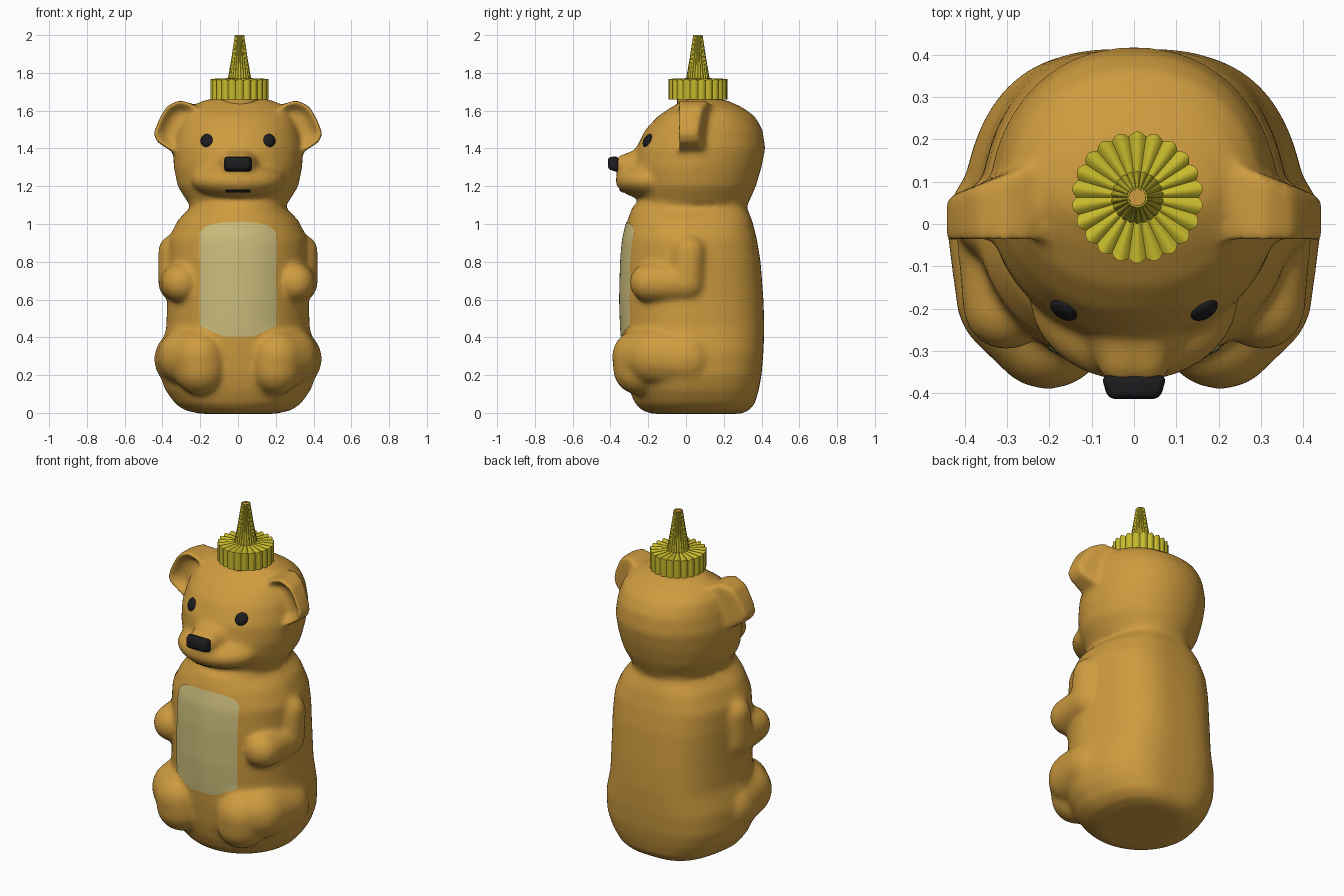
import bpy, bmesh, math
from mathutils import Vector, Matrix
from mathutils.bvhtree import BVHTree

cube = bpy.data.objects.get("Cube")
if cube:
    bpy.data.objects.remove(cube, do_unlink=True)


def material(name, r, g, b):
    m = bpy.data.materials.new(name)
    m.use_nodes = True
    m.diffuse_color = (r, g, b, 1)
    bsdf = m.node_tree.nodes["Principled BSDF"]
    bsdf.inputs["Base Color"].default_value = (r, g, b, 1)
    bsdf.inputs["Roughness"].default_value = 0.6
    return m


amber = material("amber", 0.62, 0.33, 0.05)
cream = material("cream label", 0.60, 0.51, 0.20)
yellow = material("yellow", 0.57, 0.49, 0.025)
black = material("black", 0.012, 0.012, 0.014)


def finish(bm, name, mat, angle=None):
    me = bpy.data.meshes.new(name)
    bm.to_mesh(me)
    bm.free()
    ob = bpy.data.objects.new(name, me)
    bpy.context.collection.objects.link(ob)
    me.materials.append(mat)
    if angle:
        bpy.ops.object.select_all(action='DESELECT')
        ob.select_set(True)
        bpy.context.view_layer.objects.active = ob
        bpy.ops.object.shade_smooth_by_angle(angle=math.radians(angle))
    return ob


def bridge(bm, rings, cap_end=True):
    rings = [[bm.verts.new(p) for p in r] for r in rings]
    n = len(rings[0])
    for a, b in zip(rings, rings[1:]):
        for i in range(n):
            j = (i + 1) % n
            bm.faces.new((a[i], a[j], b[j], b[i]))
    bm.faces.new(rings[0][::-1])
    if cap_end:
        bm.faces.new(rings[-1])


def section(z, w, front, back, square, taper, count=64):
    """Outline with a round front and a squarer back that narrows by taper."""
    cy = (front + back) / 2 - 0.02
    pts = []
    for i in range(count):
        a = 2 * math.pi * i / count
        c, s = math.cos(a), math.sin(a)
        n, d = (square, back - cy) if s > 0 else (2, cy - front)
        x = math.copysign(abs(c) ** (2 / n), c) * w
        y = math.copysign(abs(s) ** (2 / n), s)
        pts.append((x * (1 - taper * max(0, y)), cy + y * d, z))
    return pts


def limb(bm, joints):
    """Chain of hulls wrapped round neighbouring balls."""
    for a, b in zip(joints, joints[1:]):
        part = bmesh.new()
        for x, y, z, r in (a, b):
            bmesh.ops.create_icosphere(part, subdivisions=3, radius=r,
                                       matrix=Matrix.Translation((x, y, z)))
        hull = bmesh.ops.convex_hull(part, input=part.verts)
        bmesh.ops.delete(part, geom=list({v for v in hull["geom_interior"]
                         if isinstance(v, bmesh.types.BMVert)}), context='VERTS')
        me = bpy.data.meshes.new("limb_part")
        part.to_mesh(me)
        part.free()
        bm.from_mesh(me)
        bpy.data.meshes.remove(me)


# Bottle: torso and head sections (height, half width, front, back)
torso = [(-0.005, .20, -.18, .29), (.015, .285, -.235, .335), (.05, .335, -.27, .365),
         (.12, .385, -.30, .385), (.2, .415, -.32, .40), (.32, .415, -.335, .41),
         (.45, .38, -.345, .415), (.6, .375, -.35, .41), (.8, .375, -.345, .395),
         (.92, .37, -.335, .375), (1.02, .32, -.31, .35), (1.09, .25, -.285, .32)]
head = [(1.12, .27, -.25, .335), (1.2, .32, -.27, .37), (1.3, .34, -.28, .40),
        (1.4, .345, -.265, .42), (1.5, .325, -.215, .405), (1.57, .30, -.15, .365),
        (1.62, .255, -.075, .295), (1.655, .18, -.015, .215), (1.672, .08, .03, .12)]
bm = bmesh.new()
bridge(bm, [section(*r, 3.1, .15) for r in torso] + [section(*r, 2.15, .04) for r in head])

# Broad jaw
bmesh.ops.create_uvsphere(bm, u_segments=32, v_segments=16, radius=1,
                          matrix=Matrix.Translation((0, -.17, 1.23))
                          @ Matrix.Diagonal((.25, .205, .103, 1)))

# Snout bridge, ears, arms and legs on both sides
ear = [(.18, 1.58), (.25, 1.64), (.31, 1.655), (.375, 1.625), (.415, 1.56), (.447, 1.48),
       (.43, 1.435), (.36, 1.39), (.28, 1.37), (.2, 1.45)]
for s in (1, -1):
    hollow = [(s * (.3 + (x - .3) * .55), .01, 1.5 + (z - 1.5) * .65) for x, z in ear]
    rim = [(s * x, -.052, z) for x, z in ear]
    rear = [(s * x, .062 + (.447 - x) * .4, z) for x, z in ear]
    bridge(bm, [hollow, rim, rear])
    limb(bm, [(s * .01, -.14, 1.29, .14), (s * .03, -.325, 1.312, .058)])
    limb(bm, [(s * .33, .015, .855, .093), (s * .316, 0, .69, .107), (s * .302, -.195, .69, .104)])
    limb(bm, [(s * .285, .0, .285, .16), (s * .265, -.17, .30, .158),
              (s * .205, -.25, .30, .142), (s * .2, -.245, .235, .142)])
bmesh.ops.recalc_face_normals(bm, faces=bm.faces)
shell = finish(bm, "bear_bottle", amber)

# Fuse the parts into one soft moulded skin
fuse = shell.modifiers.new("fuse", 'REMESH')
fuse.mode = 'VOXEL'
fuse.voxel_size = 0.013
soften = shell.modifiers.new("soften", 'SMOOTH')
soften.factor = 0.5
soften.iterations = 15
deps = bpy.context.evaluated_depsgraph_get()
skin = bpy.data.meshes.new_from_object(shell.evaluated_get(deps))
shell.modifiers.clear()
shell.data = skin
skin.materials.clear()
skin.materials.append(amber)
skin.polygons.foreach_set("use_smooth", [True] * len(skin.polygons))
bm = bmesh.new()
bm.from_mesh(skin)
tree = BVHTree.FromBMesh(bm)
bm.free()


def on_skin(x, z):
    hit, normal, _, _ = tree.ray_cast(Vector((x, -2, z)), Vector((0, 1, 0)))
    return hit, normal


def patch(name, half, low, high, mat, nx=28, nz=36):
    """Thin sheet laid over the front of the skin."""
    bm = bmesh.new()
    grid = []
    for j in range(nz + 1):
        row = []
        for i in range(nx + 1):
            x = half * (2 * i / nx - 1)
            z = low(x) + (high(x) - low(x)) * j / nz
            hit, normal = on_skin(x, z)
            row.append(bm.verts.new(hit + normal * 0.005))
        grid.append(row)
    for a, b in zip(grid, grid[1:]):
        for i in range(nx):
            bm.faces.new((a[i], a[i + 1], b[i + 1], b[i]))
    return finish(bm, name, mat, 60)


# Belly label and mouth
patch("belly_label", .2,
      lambda x: .405 + .055 * max(0, abs(x) / .2 - .4) / .6,
      lambda x: 1.01 - .025 * (x / .2) ** 2 - .035 * (abs(x) / .2) ** 8, cream)
patch("mouth", .065, lambda x: 1.172, lambda x: 1.187, black, 12, 2)

# Eyes
for s, side in ((1, "left"), (-1, "right")):
    hit, normal = on_skin(s * .166, 1.442)
    bm = bmesh.new()
    turn = normal.to_track_quat('Z', 'Y').to_matrix().to_4x4()
    bmesh.ops.create_uvsphere(bm, u_segments=24, v_segments=12, radius=1,
                              matrix=Matrix.Translation(hit) @ turn
                              @ Matrix.Rotation(s * -.6, 4, 'Z')
                              @ Matrix.Diagonal((.034, .038, .017, 1)))
    finish(bm, side + "_eye", black, 60)

# Nose: rounded bar narrowing towards the tip
bm = bmesh.new()
bmesh.ops.create_cube(bm, size=1, matrix=Matrix.Translation((0, -.386, 1.316))
                      @ Matrix.Diagonal((.155, .056, .085, 1)))
for v in bm.verts:
    if v.co.y < -.386:
        v.co.x *= .8
        v.co.z = 1.322 + (v.co.z - 1.316) * .75
bmesh.ops.bevel(bm, geom=bm.edges[:], offset=.018, segments=4, affect='EDGES', profile=.5)
finish(bm, "nose", black, 60)

# Pleated cap and spout
FLUTES, STEPS = 22, 6
CX, CY = .008, .063


def pleated(z, r, depth, dip=0):
    pts = []
    for i in range(FLUTES * STEPS):
        a = 2 * math.pi * i / (FLUTES * STEPS)
        k = abs(math.sin(a * FLUTES / 2))
        rr = r - depth * (1 - k)
        pts.append((CX + rr * math.cos(a), CY + rr * math.sin(a), z - dip * (1 - k)))
    return pts


bm = bmesh.new()
bridge(bm, [pleated(1.66, .156, .011), pleated(1.768, .156, .011, .01),
            pleated(1.772, .062, .005, .008), pleated(1.88, .043, .004),
            pleated(2.0, .025, .002), pleated(2.0, .02, 0), pleated(1.97, .018, 0)],
       cap_end=False)
finish(bm, "cap_and_spout", yellow, 35)

# Neck under the cap and the plug seen in the spout opening
for name, z, r, h in (("neck", 1.64, .11, .08), ("spout_plug", 1.983, .0205, .024)):
    bm = bmesh.new()
    bmesh.ops.create_cone(bm, cap_ends=True, segments=32, radius1=r, radius2=r, depth=h,
                          matrix=Matrix.Translation((CX, CY, z)))
    finish(bm, name, amber, 40)
